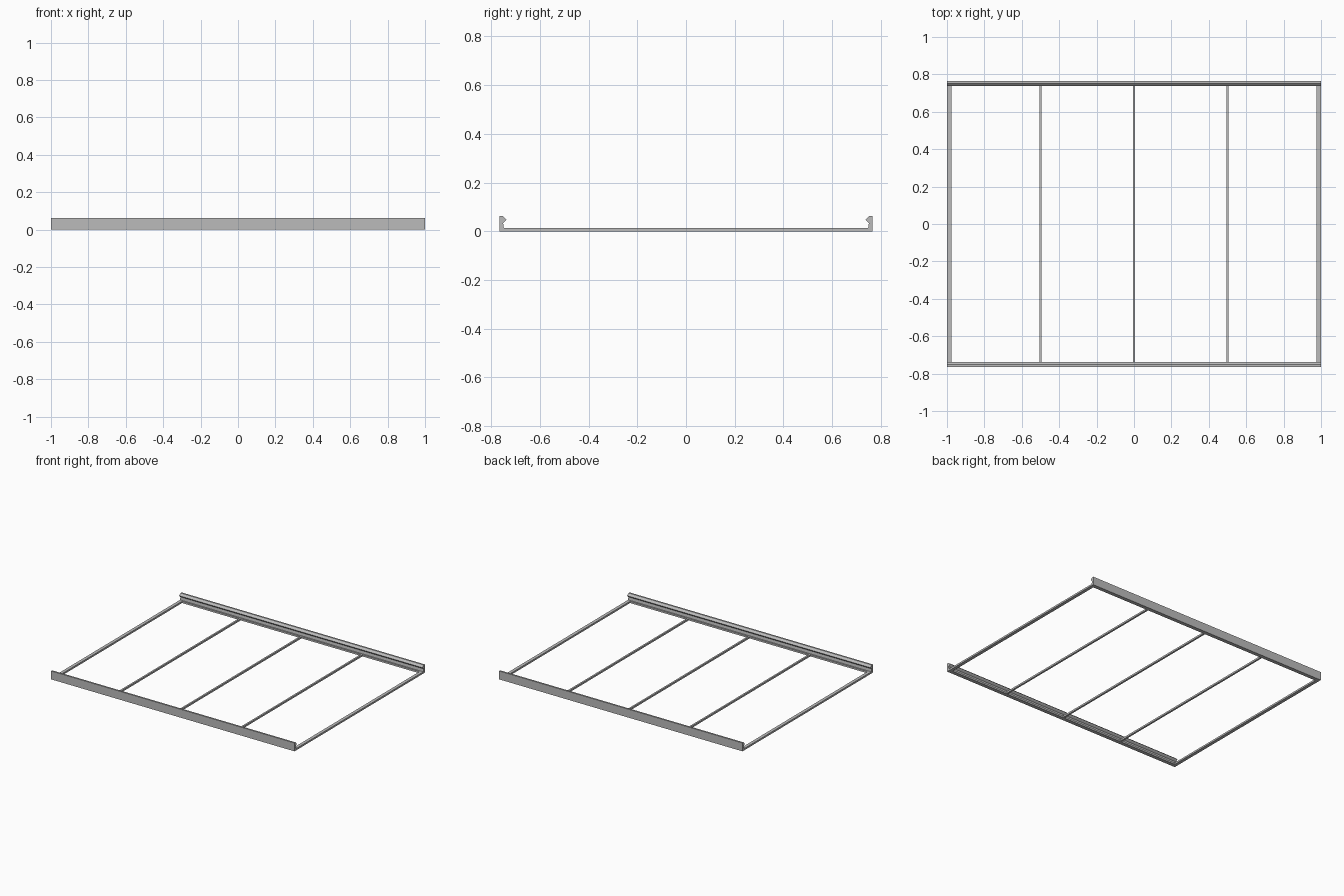
import bpy
import bmesh

cube = bpy.data.objects.get("Cube")
if cube:
    bpy.data.objects.remove(cube, do_unlink=True)

# One plain metal colour
metal = bpy.data.materials.new("grey metal")
metal.use_nodes = True
GREY = (0.5, 0.5, 0.5, 1)
metal.diffuse_color = GREY
metal.node_tree.nodes["Principled BSDF"].inputs["Base Color"].default_value = GREY


def extrude_x(name, profile, x0, x1):
    """Sweep a closed (y, z) profile along x."""
    bm = bmesh.new()
    face = bm.faces.new([bm.verts.new((x0, y, z)) for y, z in profile])
    swept = bmesh.ops.extrude_face_region(bm, geom=[face])["geom"]
    verts = [v for v in swept if isinstance(v, bmesh.types.BMVert)]
    bmesh.ops.translate(bm, verts=verts, vec=(x1 - x0, 0, 0))
    bmesh.ops.recalc_face_normals(bm, faces=bm.faces)
    mesh = bpy.data.meshes.new(name)
    bm.to_mesh(mesh)
    bm.free()
    mesh.materials.append(metal)
    obj = bpy.data.objects.new(name, mesh)
    bpy.context.collection.objects.link(obj)
    return obj


# Rail section: outer wall, inward hook near the top, short foot
DEPTH, HEIGHT, BAR = 0.765, 0.062, 0.013
rail = [(0, 0), (0, HEIGHT), (0.013, HEIGHT), (0.028, 0.048), (0.024, 0.043),
        (0.014, 0.034), (0.017, BAR), (0.028, BAR), (0.028, 0)]
for name, side in (("front_rail", -1), ("back_rail", 1)):
    extrude_x(name, [(side * (DEPTH - y), z) for y, z in rail], -1, 1)

# Cross bars between the rails, the outer two wider
half = DEPTH - 0.028
section = [(-half, 0), (half, 0), (half, BAR), (-half, BAR)]
bars = [("right_end_bar", -0.988, 0.024), ("right_cross_bar", -0.5, 0.013),
        ("middle_cross_bar", 0, 0.013), ("left_cross_bar", 0.5, 0.013),
        ("left_end_bar", 0.988, 0.024)]
for name, x, width in bars:
    extrude_x(name, section, x - width / 2, x + width / 2)
